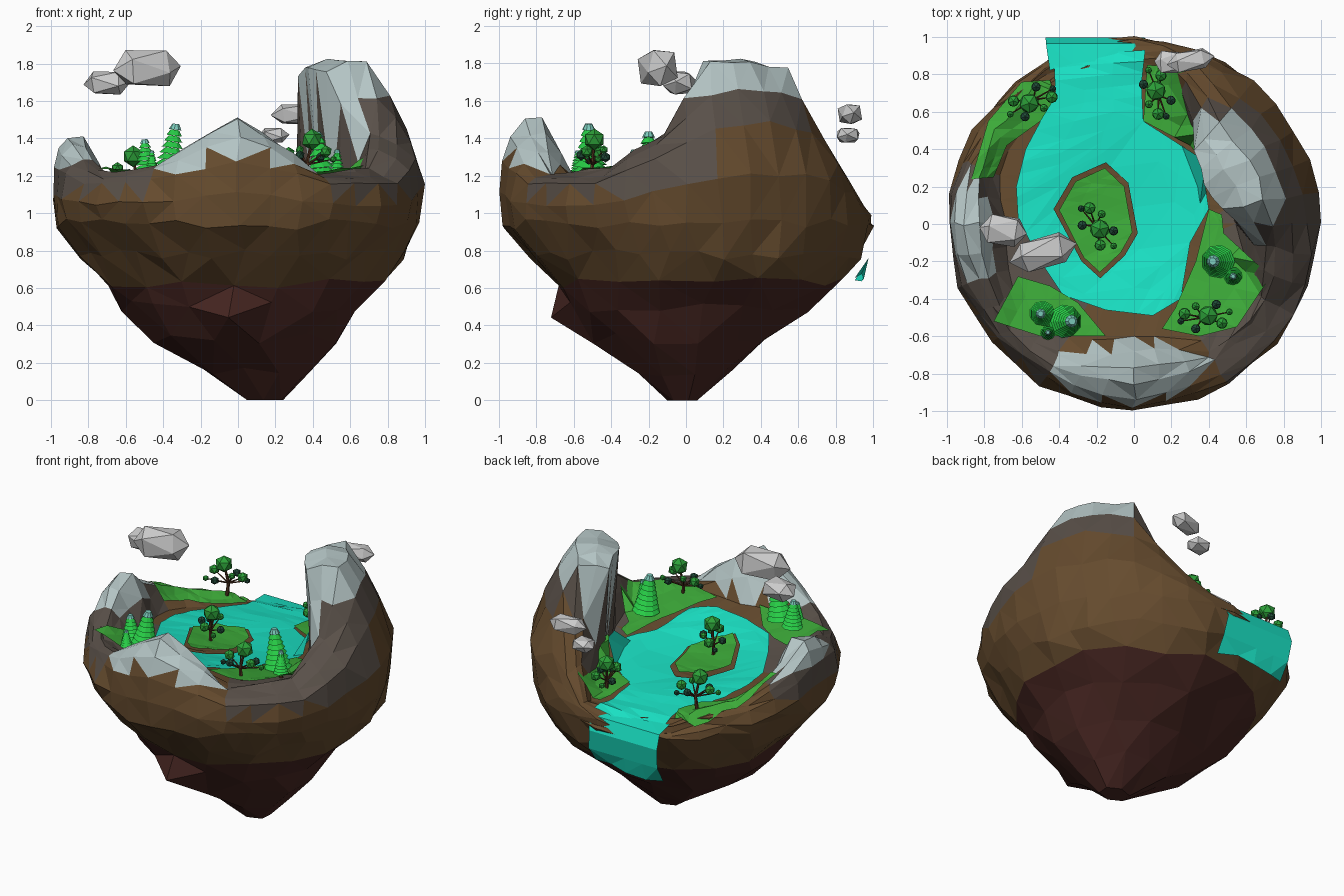
import bpy, bmesh, random
from math import sin, cos, radians, degrees, atan2, exp, hypot, tau, copysign
from mathutils import Vector, Matrix
from mathutils.bvhtree import BVHTree

if "Cube" in bpy.data.objects:
    bpy.data.objects.remove(bpy.data.objects["Cube"])

rng = random.Random(4)

def mat(name, r, g, b):
    m = bpy.data.materials.new(name)
    m.diffuse_color = (r, g, b, 1)
    m.use_nodes = True
    m.node_tree.nodes["Principled BSDF"].inputs["Base Color"].default_value = m.diffuse_color
    return m

BROWN, MAROON = mat("earth", .13, .07, .027), mat("deep_earth", .065, .02, .016)
STONE, SNOW = mat("stone", .1, .08, .066), mat("snow", .46, .56, .56)
GRASS, WATER = mat("grass", .045, .4, .04), mat("water", .01, .75, .55)
BARK, LEAF = mat("bark", .09, .035, .015), mat("leaf", .025, .35, .04)
DARK, PINE = mat("dark_leaf", .015, .07, .04), mat("pine", .02, .6, .06)
TIP = mat("pine_tip", .2, .6, .5)

def finish(bm, name, mats):
    me = bpy.data.meshes.new(name)
    bm.to_mesh(me)
    bm.free()
    for m in mats:
        me.materials.append(m)
    ob = bpy.data.objects.new(name, me)
    bpy.context.collection.objects.link(ob)
    return ob

def ground(x, y):
    return 1.12 - .13 * y - .07 * exp(-((x + .1) ** 2 + y * y) / .15)

# underside cross-sections: z, x min, x max, y min, y max, vertices merged per facet
LOW = [(0, .04, .25, -.1, .06, 6), (.15, -.2, .37, -.28, .26, 4), (.33, -.46, .54, -.5, .44, 3),
       (.5, -.63, .66, -.63, .66, 2), (.63, -.73, .8, -.7, .83, 2),
       (.78, -.85, .9, -.83, .93, 1), (.94, -.96, .95, -.97, 1, 1)]
# rim by angle: angle, shoulder r, shoulder z, crest r, crest z, lip r, foot r
RIM = [(-30, .97, 1.15, .82, 1.24, .75, .72), (-10, .96, 1.28, .77, 1.42, .64, .58),
       (10, .91, 1.45, .71, 1.8, .47, .51), (30, .91, 1.48, .70, 1.82, .42, .51),
       (50, .89, 1.43, .70, 1.77, .51, .54), (65, .94, 1.18, .84, 1.3, .72, .62),
       (80, .97, 1.01, .93, 1.03, .85, .75), (100, .99, .95, .95, .97, .88, .8),
       (115, .99, .95, .95, .97, .88, .8), (130, .95, 1.02, .9, 1.06, .85, .78),
       (150, .97, 1.08, .9, 1.12, .85, .78), (165, .98, 1.16, .92, 1.24, .8, .75),
       (180, .99, 1.24, .9, 1.41, .75, .68), (195, .98, 1.22, .9, 1.33, .76, .7),
       (215, .94, 1.15, .88, 1.2, .82, .75), (240, .95, 1.18, .87, 1.25, .78, .7),
       (255, .98, 1.22, .86, 1.4, .72, .64), (270, .98, 1.28, .85, 1.51, .68, .6),
       (285, .97, 1.23, .82, 1.38, .68, .62), (300, .97, 1.15, .84, 1.2, .8, .72)]

def rim(deg):
    rows = RIM + [(330,) + RIM[0][1:]]
    deg = (deg + 30) % 360 - 30
    for a, b in zip(rows, rows[1:]):
        if a[0] <= deg <= b[0]:
            f = (deg - a[0]) / (b[0] - a[0])
            return [p + (q - p) * f for p, q in zip(a[1:], b[1:])]

# island body: stacked rings of varying shape
N = 36
bm = bmesh.new()
rings = []
for k, (z, x0, x1, y0, y1, group) in enumerate(LOW):
    ring = []
    for i in range(N):
        if i % group:
            ring.append(ring[-1])
            continue
        t = tau * (i + (group - 1) / 2) / N
        j = 0 if k == 0 else .02
        x = (x0 + x1) / 2 + (x1 - x0) / 2 * cos(t) + rng.uniform(-j, j)
        y = (y0 + y1) / 2 + (y1 - y0) / 2 * sin(t) + rng.uniform(-j, j)
        drop = 0
        if k == 3 and 250 <= degrees(t) <= 272:
            y -= .09
            drop = .03
        ring.append((x, y, z - drop + rng.uniform(-j, j) * 1.5))
    rings.append(ring)
upper = [[] for _ in range(9)]
for i in range(N):
    t = tau * i / N
    sr, sz, cr, cz, lr, fr = rim(degrees(t))
    c, s = cos(t), sin(t)
    fz = ground(fr * c, fr * s)
    pts = [(max(.99, sr), (sz + .94) / 2), (sr, sz), ((sr + cr) / 2 + .012, (sz + cz) / 2 + .012),
           (cr, cz), ((cr + lr) / 2, cz),
           (lr, max(fz, cz - .03 if cz > 1.6 else (cz + fz) / 2)), (fr, fz)]
    pts += [(fr * f, ground(fr * f * c, fr * f * s)) for f in (.68, .35)]
    for n, (r, z) in enumerate(pts):
        j = .014 if n < 6 else .004
        upper[n].append((r * c + rng.uniform(-j, j), r * s + rng.uniform(-j, j),
                         z + rng.uniform(-j, j)))
rings = [[bm.verts.new(p) for p in r] for r in rings + upper]
for k, (a, b) in enumerate(zip(rings, rings[1:])):
    for i in range(N):
        f = bm.faces.new((a[i], a[(i + 1) % N], b[(i + 1) % N], b[i]))
        f.material_index = 1 if k < 4 else 0
bm.faces.new(rings[0][::-1]).material_index = 1
mid = bm.verts.new((0, 0, ground(0, 0)))
for i in range(N):
    bm.faces.new((rings[-1][i], rings[-1][(i + 1) % N], mid))
bmesh.ops.remove_doubles(bm, verts=bm.verts[:], dist=.0005)
bmesh.ops.triangulate(bm, faces=bm.faces[:], quad_method='SHORT_EDGE')
bmesh.ops.recalc_face_normals(bm, faces=bm.faces[:])

# paint the rock layers by position
for f in bm.faces:
    x, y, z = f.calc_center_median()
    a, r = degrees(atan2(y, x)) % 360, hypot(x, y)
    limit = 1.33 if 240 < a < 302 else 1.48 if 12 < a < 80 else 1.1
    inside = r < .9 * rim(a)[2]
    right = a < 62 or a > 345
    if f.material_index == 1:
        continue
    if (right and (z > 1.64 or inside and z > 1.42)) or (163 < a < 199 and z > 1.24) \
            or (242 < a < 300 and z > 1.24 and r < .95):
        f.material_index = 3
    elif (z > limit and r > .45 and not 80 < a < 160) or (inside and a < 75 and z > 1.1):
        f.material_index = 2
tree = BVHTree.FromBMesh(bm)
finish(bm, "island_rock", [BROWN, MAROON, STONE, SNOW])

def top(x, y):
    hit = tree.ray_cast(Vector((x, y, 3)), Vector((0, 0, -1)))[0]
    g = ground(x, y)
    return min(hit.z, g + .14) if hit else g - .02

# thin patches draped over the ground
def patch(name, pts, m, lift):
    bm = bmesh.new()
    bm.faces.new([bm.verts.new((x, y, 0)) for x, y in pts])
    bmesh.ops.triangulate(bm, faces=bm.faces[:])
    bmesh.ops.subdivide_edges(bm, edges=bm.edges[:], cuts=2, use_grid_fill=True)
    for v in bm.verts:
        v.co.z = top(v.co.x, v.co.y) + lift + rng.uniform(0, .008)
    bmesh.ops.recalc_face_normals(bm, faces=bm.faces[:])
    if sum(f.normal.z for f in bm.faces) < 0:
        bmesh.ops.reverse_faces(bm, faces=bm.faces[:])
    finish(bm, name, [m])

patch("lake", [(-.43, .9), (-.42, .7), (-.58, .4), (-.63, .2), (-.62, .03), (-.5, -.2),
               (-.38, -.38), (-.15, -.46), (.1, -.49), (.25, -.4), (.3, -.1), (.4, .08),
               (.36, .35), (.05, .55), (.04, .75), (.06, .93)], WATER, .012)
ISLE = [(-.43, .08), (-.33, .25), (-.15, .33), (-.03, .22), (.02, -.05), (-.05, -.17),
        (-.18, -.29), (-.28, -.2)]
patch("islet_bank", ISLE, BROWN, .025)
patch("islet_grass", [(-.2 + (x + .2) * .87, .02 + (y - .02) * .9) for x, y in ISLE], GRASS, .05)
patch("grass_back_left", [(-.87, .24), (-.75, .25), (-.68, .42), (-.5, .55), (-.42, .68),
                          (-.45, .77), (-.6, .76), (-.78, .55)], GRASS, .025)
patch("grass_back_right", [(.05, .55), (.3, .42), (.37, .33), (.4, .6), (.25, .84), (.07, .85)],
      GRASS, .025)
patch("grass_front_right", [(.4, .08), (.47, .05), (.48, -.05), (.73, -.28), (.55, -.55),
                            (.35, -.6), (.15, -.56), (.22, -.45), (.33, -.2)], GRASS, .025)
patch("grass_front_left", [(-.62, -.28), (-.45, -.33), (-.3, -.42), (-.15, -.6), (-.5, -.6),
                           (-.75, -.52)], GRASS, .025)

# waterfall sheet over the back edge
bm = bmesh.new()
rows = []
for y, z in [(.87, 1.01), (.965, .995), (.998, .9), (.975, .76), (.95, .62)]:
    rows.append([bm.verts.new((-.46 + .13 * i + rng.uniform(-.015, .015),
                               y - .012 * (i - 2) ** 2 * (y < .96),
                               z + (rng.uniform(-.03, .06) if z < .7 else 0))) for i in range(5)])
for a, b in zip(rows, rows[1:]):
    for i in range(4):
        bm.faces.new((a[i], b[i], b[i + 1], a[i + 1]))
bmesh.ops.triangulate(bm, faces=bm.faces[:])
bmesh.ops.reverse_faces(bm, faces=[f for f in bm.faces if f.normal.y + f.normal.z < 0])
finish(bm, "waterfall", [WATER])

def paint(verts, index):
    for v in verts:
        for f in v.link_faces:
            f.material_index = index

def limb(bm, a, b, r1, r2, sides, index):
    a, b = Vector(a), Vector(b)
    m = Matrix.Translation((a + b) / 2) @ (b - a).to_track_quat('Z', 'Y').to_matrix().to_4x4()
    paint(bmesh.ops.create_cone(bm, cap_ends=True, segments=sides, radius1=r1, radius2=r2,
                                depth=(b - a).length, matrix=m)['verts'], index)

# leafy trees: bent trunk, branches and leaf balls
def leafy(name, x, y, turn, lift=.0):
    bm = bmesh.new()
    knee, crown = (-.012, 0, .08), (.015, .01, .215)
    limb(bm, (0, 0, -.03), knee, .014, .01, 6, 0)
    limb(bm, knee, crown, .01, .006, 6, 0)
    balls = [(crown, .058, 1), ((-.11, .02, .14), .036, 1), ((.09, -.03, .15), .034, 1),
             ((.06, .07, .12), .028, 2), ((-.05, -.06, .13), .028, 2), ((.13, .03, .11), .02, 1),
             ((-.05, .06, .16), .024, 1), ((-.13, -.02, .1), .02, 2)]
    for p, r, k in balls:
        if p != crown:
            limb(bm, knee, p, .006, .003, 5, 0)
        paint(bmesh.ops.create_icosphere(bm, subdivisions=1, radius=r,
              matrix=Matrix.Translation(p))['verts'], k)
    ob = finish(bm, name, [BARK, LEAF, DARK])
    ob.location = (x, y, top(x, y) + lift)
    ob.rotation_euler.z = radians(turn)

leafy("tree_islet", -.2, -.02, -60, .04)
leafy("tree_back_left", -.55, .66, 200, .04)
leafy("tree_back_right", .13, .7, 100)
leafy("tree_front", .38, -.5, 0)

# pines: stacked cone tiers with a pale tip
def pine(name, x, y, h, r, lean):
    bm = bmesh.new()
    limb(bm, (0, 0, -.04), (0, 0, .05), .015, .012, 6, 0)
    n = 8
    for k in range(n):
        f = k / n
        w = r * (1 - .7 * f)
        z = h * (.08 + .92 * f)
        limb(bm, (lean * f, 0, z), (lean * (f + .1), 0, z + h * .11), w, w * .55, 9,
             2 if k == n - 1 else 1)
    finish(bm, name, [BARK, PINE, TIP]).location = (x, y, top(x, y) + .02)

pine("pine_left_big", -.37, -.52, .28, .09, .04)
pine("pine_left_small", -.49, -.48, .2, .07, -.01)
pine("pine_left_tiny", -.46, -.58, .12, .04, 0)
pine("pine_right_big", .45, -.2, .28, .09, -.03)
pine("pine_right_small", .53, -.28, .17, .05, 0)

# floating boulders: blocky rounded stones
def boulder(name, loc, size, turn):
    bm = bmesh.new()
    bmesh.ops.create_icosphere(bm, subdivisions=1, radius=1,
                               matrix=Matrix.Rotation(.5, 4, 'X') @ Matrix.Rotation(.4, 4, 'Y'))
    for v in bm.verts:
        v.co = Vector([copysign(abs(c) ** .75, c) * s * rng.uniform(.95, 1.08)
                       for c, s in zip(v.co, size)])
    ob = finish(bm, name, [])
    ob.location = loc
    ob.rotation_euler.z = radians(turn)

boulder("boulder_left_big", (-.485, -.155, 1.775), (.19, .09, .105), 18)
boulder("boulder_left_small", (-.7, -.035, 1.695), (.13, .085, .067), -5)
boulder("boulder_back_big", (.305, .875, 1.53), (.125, .06, .06), 12)
boulder("boulder_back_small", (.19, .865, 1.415), (.08, .065, .045), 0)
